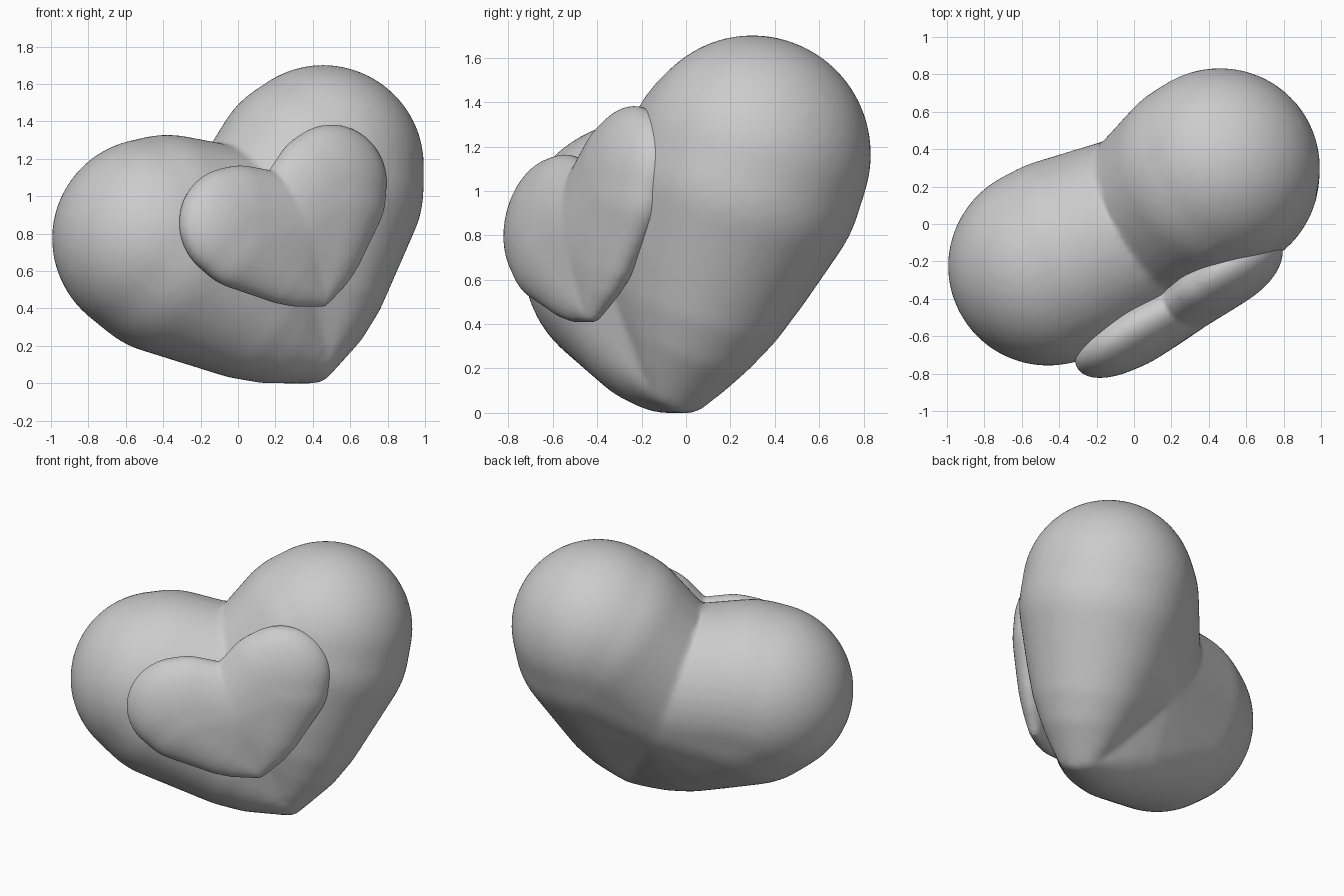
import bpy, bmesh
from mathutils import Matrix, Vector

if "Cube" in bpy.data.objects:
    bpy.data.objects.remove(bpy.data.objects["Cube"])


def puffy_heart(name, centre, across, up, scale, voxel):
    """Half a heart is the hull of a few ellipsoids; the other half is mirrored."""
    # position (x across, y up) and radii (across, up, depth)
    blobs = [
        ((0.56, 0.00), (0.54, 0.54, 0.535)),      # lobe
        ((0.47, -0.01), (0.535, 0.535, 0.535)),   # inner lobe
        ((0.50, -0.12), (0.535, 0.535, 0.53)),    # lower lobe
        ((0.00, -0.23), (0.48, 0.48, 0.48)),      # middle of the body
        ((0.335, -0.37), (0.445, 0.445, 0.45)),   # upper flank
        ((0.24, -0.54), (0.375, 0.375, 0.385)),   # middle flank
        ((0.16, -0.69), (0.29, 0.29, 0.31)),      # lower flank
        ((0.065, -0.86), (0.168, 0.165, 0.22)),   # above the tip
        ((0.00, -0.98), (0.09, 0.08, 0.14)),      # tip
    ]
    cloud = bmesh.new()
    for (x, y), r in blobs:
        m = Matrix.Translation((x, y, 0)) @ Matrix.Diagonal((*r, 1))
        bmesh.ops.create_icosphere(cloud, subdivisions=4, radius=1, matrix=m)
    bm = bmesh.new()
    for v in cloud.verts:
        bm.verts.new(v.co)
    cloud.free()
    bmesh.ops.convex_hull(bm, input=bm.verts[:])
    bmesh.ops.delete(bm, geom=[v for v in bm.verts if not v.link_faces], context='VERTS')
    bmesh.ops.bisect_plane(bm, geom=bm.verts[:] + bm.edges[:] + bm.faces[:], dist=1e-5,
                           plane_co=(0, 0, 0), plane_no=(1, 0, 0), clear_inner=True)
    bmesh.ops.transform(bm, matrix=Matrix.Diagonal((*scale, 1)), verts=bm.verts[:])
    bmesh.ops.recalc_face_normals(bm, faces=bm.faces[:])
    mesh = bpy.data.meshes.new(name)
    bm.to_mesh(mesh)
    bm.free()
    mesh.shade_smooth()
    ob = bpy.data.objects.new(name, mesh)
    bpy.context.collection.objects.link(ob)

    # orient: local x across, local y up, local z out of the front
    u = Vector(across).normalized()
    v = Vector(up)
    v = (v - u * v.dot(u)).normalized()
    rot = Matrix((u, v, u.cross(v))).transposed().to_4x4()
    ob.matrix_world = Matrix.Translation(centre) @ rot

    mirror = ob.modifiers.new("mirror", 'MIRROR')
    mirror.merge_threshold = 0.001
    remesh = ob.modifiers.new("even_mesh", 'REMESH')
    remesh.mode = 'VOXEL'
    remesh.voxel_size = voxel
    remesh.use_smooth_shade = True
    soften = ob.modifiers.new("soften", 'SMOOTH')
    soften.factor = 0.5
    soften.iterations = 8
    return ob


# large thick heart
puffy_heart("large_heart", (0.0, 0.038, 0.967), (0.814, 0.465, 0.349),
            (-0.432, 0.071, 0.90), (1, 1, 1), 0.022)
# thin small heart set into the front
puffy_heart("small_heart", (0.24, -0.44, 0.965), (0.80, 0.515, 0.345),
            (-0.347, -0.02, 0.931), (0.60, 0.565, 0.29), 0.013)
